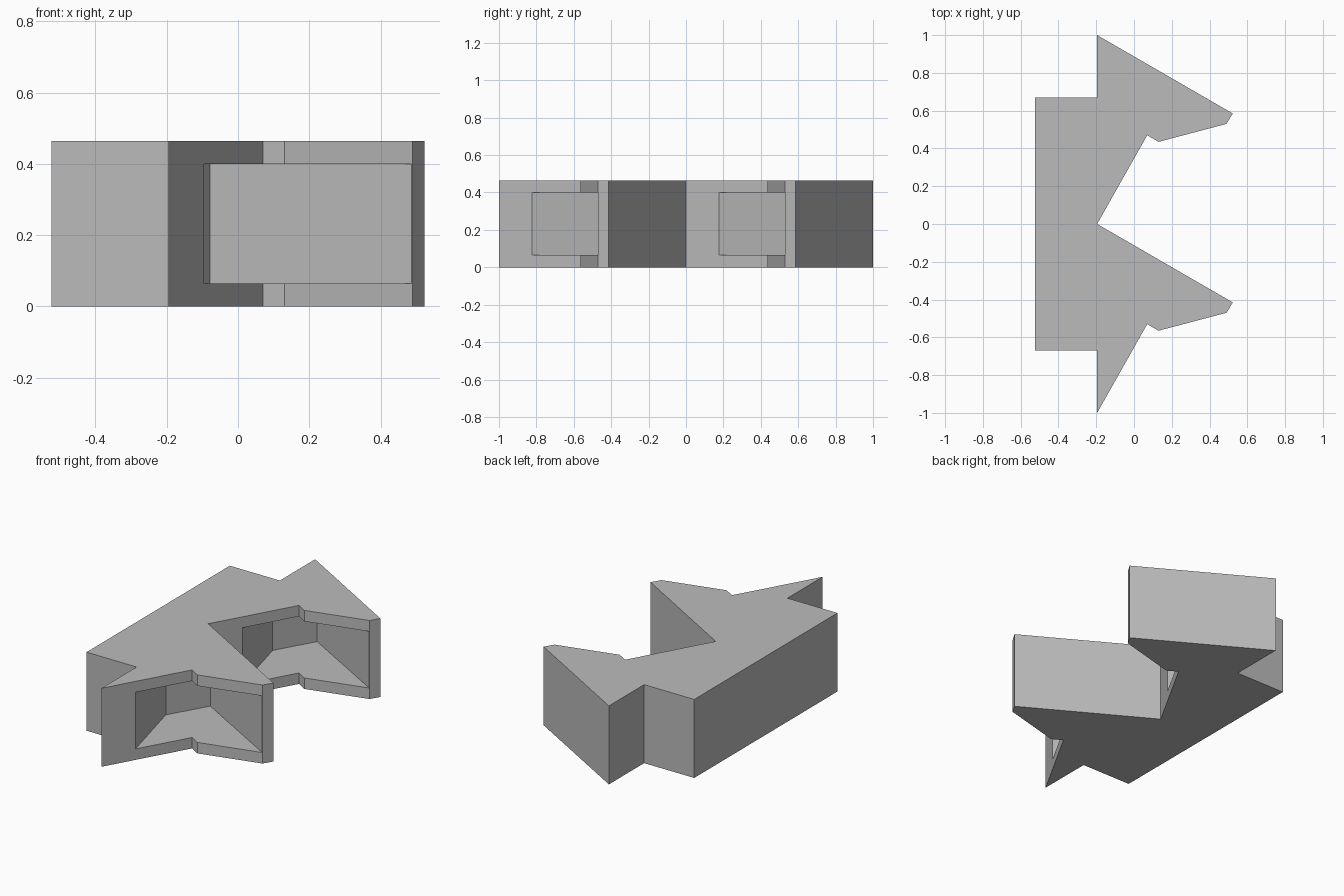
import bpy
import bmesh

HEIGHT = 0.465
POCKET_Z = (0.065, 0.40)

cube = bpy.data.objects.get("Cube")
if cube:
    bpy.data.objects.remove(cube, do_unlink=True)

grey = bpy.data.materials.new("plain_grey")
grey.use_nodes = True
colour = (0.5, 0.5, 0.5, 1)
grey.diffuse_color = colour
grey.node_tree.nodes["Principled BSDF"].inputs["Base Color"].default_value = colour


def prism(name, outline, low, high):
    """Extrude a plan outline straight up into a closed solid."""
    bm = bmesh.new()
    base = bm.faces.new([bm.verts.new((x, y, low)) for x, y in outline])
    top = bmesh.ops.extrude_face_region(bm, geom=[base])["geom"]
    verts = [v for v in top if isinstance(v, bmesh.types.BMVert)]
    bmesh.ops.translate(bm, verts=verts, vec=(0, 0, high - low))
    bmesh.ops.recalc_face_normals(bm, faces=bm.faces)
    mesh = bpy.data.meshes.new(name)
    bm.to_mesh(mesh)
    bm.free()
    mesh.materials.append(grey)
    obj = bpy.data.objects.new(name, mesh)
    bpy.context.collection.objects.link(obj)
    return obj


def shifted(points, dy):
    return [(x, y + dy) for x, y in points]


# Plan of one tooth, from outer tip round to the inner root
tooth = [(0.523, 0.585), (0.49, 0.53), (0.13, 0.435), (0.07, 0.47)]
# Plan of one pocket; the last two points lie outside the tooth
pocket = [(-0.095, 0.177), (-0.21, 0.624), (-0.078, 0.852), (0.488, 0.53),
          (0.35, 0.3), (0.0, 0.08)]

# Body: back bar with two saw teeth
outline = [(-0.523, 0.67), (-0.195, 0.67), (-0.195, 1.0), *tooth, (-0.195, 0.0),
           *shifted(tooth, -1), (-0.195, -1.0), (-0.195, -0.67), (-0.523, -0.67)]
body = prism("toothed_body", outline, 0, HEIGHT)

# Recessed pocket in the angled face of each tooth
for dy in (0, -1):
    cutter = prism("pocket_cutter", shifted(pocket, dy), *POCKET_Z)
    cutter.hide_render = True
    cut = body.modifiers.new("pocket", "BOOLEAN")
    cut.operation = "DIFFERENCE"
    cut.solver = "EXACT"
    cut.object = cutter
    bpy.context.view_layer.objects.active = body
    bpy.ops.object.modifier_apply(modifier=cut.name)
    bpy.data.objects.remove(cutter, do_unlink=True)
